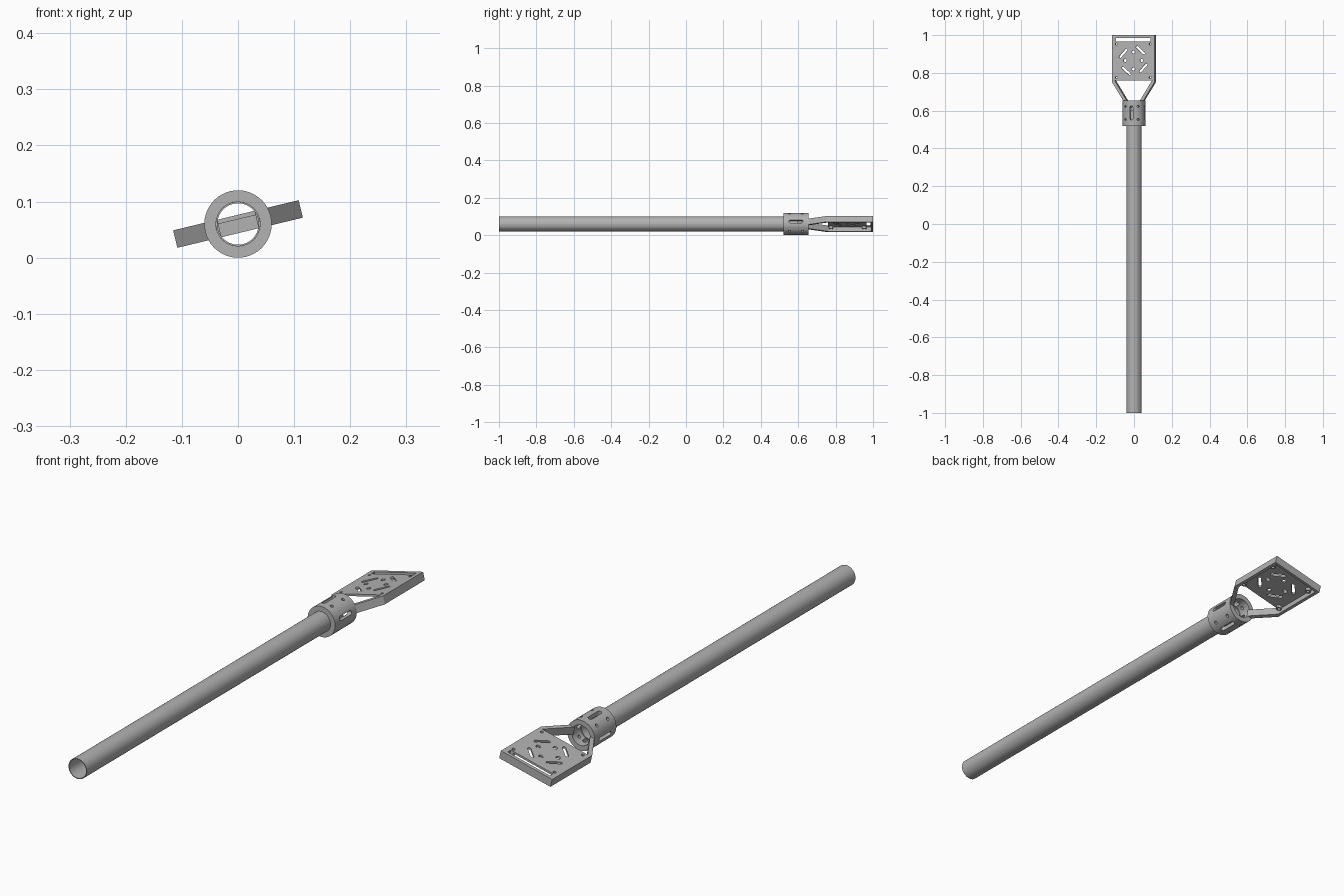
import bpy, bmesh
from math import sin, cos, pi, radians
from mathutils import Matrix

cube = bpy.data.objects.get("Cube")
if cube:
    bpy.data.objects.remove(cube, do_unlink=True)

gray = bpy.data.materials.new("plain_gray")
gray.use_nodes = True
gray.diffuse_color = (0.45, 0.45, 0.45, 1)
gray.node_tree.nodes["Principled BSDF"].inputs["Base Color"].default_value = (0.45, 0.45, 0.45, 1)

AXIS = 0.06     # height of the pole axis
HALF = 0.016    # half height of the head frame
tilt = Matrix.Translation((0, 0, AXIS)) @ Matrix.Rotation(radians(-13.5), 4, 'Y')


def turn(degrees, axis):
    return Matrix.Rotation(radians(degrees), 4, axis)


def add(name, bm, matrix=Matrix()):
    bmesh.ops.transform(bm, matrix=matrix, verts=bm.verts)
    bmesh.ops.recalc_face_normals(bm, faces=bm.faces)
    mesh = bpy.data.meshes.new(name)
    bm.to_mesh(mesh)
    bm.free()
    mesh.materials.append(gray)
    obj = bpy.data.objects.new(name, mesh)
    bpy.context.scene.collection.objects.link(obj)
    return obj


def prism(bm, points, z0, z1, matrix=Matrix()):
    """Extrude an outline from z0 to z1."""
    low = [bm.verts.new(matrix @ Matrix.Translation((x, y, z0)).translation) for x, y in points]
    high = [bm.verts.new(matrix @ Matrix.Translation((x, y, z1)).translation) for x, y in points]
    bm.faces.new(low[::-1])
    bm.faces.new(high)
    for i in range(len(points)):
        j = (i + 1) % len(points)
        bm.faces.new((low[i], low[j], high[j], high[i]))


def slot(x, y, length, width, degrees=0, steps=8):
    """Outline with round ends; a circle when length equals width."""
    a, points = radians(degrees), []
    for side in (1, -1):
        for i in range(steps):
            t = -pi / 2 + (i + 0.5) * pi / steps
            u = side * ((length - width) / 2 + cos(t) * width / 2)
            v = side * sin(t) * width / 2
            points.append((x + u * cos(a) - v * sin(a), y + u * sin(a) + v * cos(a)))
    return points


def rect(x0, x1, y0, y1):
    return [(x0, y0), (x1, y0), (x1, y1), (x0, y1)]


def tube(name, outer, inner, y0, y1, sides, matrix):
    """Hollow cylinder along y."""
    bm = bmesh.new()
    section = [(outer, y0), (outer, y1), (inner, y1), (inner, y0)]
    rings = [[bm.verts.new((r * sin(2 * pi * i / sides), y, r * cos(2 * pi * i / sides)))
              for i in range(sides)] for r, y in section]
    for k in range(4):
        a, b = rings[k], rings[(k + 1) % 4]
        for i in range(sides):
            j = (i + 1) % sides
            bm.faces.new((a[i], a[j], b[j], b[i]))
    return add(name, bm, matrix)


def cut(obj, bm, matrix):
    cutter = add("hole_cutter", bm, matrix)
    cutter.hide_render = True
    mod = obj.modifiers.new("holes", 'BOOLEAN')
    mod.operation = 'DIFFERENCE'
    mod.solver = 'EXACT'
    mod.object = cutter
    bpy.context.view_layer.objects.active = obj
    bpy.ops.object.modifier_apply(modifier=mod.name)
    bpy.data.objects.remove(cutter, do_unlink=True)


# Pole and collar
tube("pole", 0.04, 0.037, -1, 0.6, 32, Matrix.Translation((0, 0, AXIS)))
collar = tube("collar", 0.06, 0.04, 0.52, 0.655, 48, tilt)

# Four long slots around the collar, with screw holes beside the top and bottom ones
holes = bmesh.new()
for k in range(4):
    prism(holes, slot(0, 0.588, 0.075, 0.017, 90), 0.03, 0.08, turn(90 * k, 'Y'))
for base in (0, 180):
    for angle in (-36, 36):
        for y in (0.553, 0.622):
            prism(holes, slot(0, y, 0.013, 0.013), 0.03, 0.08, turn(base + angle, 'Y'))
cut(collar, holes, tilt)

# Bent arms that run on as the side walls of the head
for name, s in (("left_arm", 1), ("right_arm", -1)):
    bm = bmesh.new()
    outline = [(0.053, 0.65), (0.115, 0.75), (0.115, 1), (0.103, 1), (0.103, 0.762), (0.034, 0.65)]
    prism(bm, [(s * x, y) for x, y in outline], -HALF, HALF)
    add(name, bm, tilt)

# Back wall of the head
bm = bmesh.new()
prism(bm, rect(-0.103, 0.103, 0.988, 1), -HALF, HALF)
add("back_wall", bm, tilt)

# Mounting plate
bm = bmesh.new()
prism(bm, rect(-0.103, 0.103, 0.76, 0.988), 0.008, HALF)
plate = add("mounting_plate", bm, tilt)

holes = bmesh.new()
centre = 0.865
corners = [(x, y) for x in (-0.092, 0.092) for y in (0.776, 0.953)]
for k in range(4):
    a = radians(145 + 90 * k)
    outlines = [slot(0.067 * cos(a), centre + 0.067 * sin(a), 0.062, 0.013, 48 + 90 * k),
                slot(0.045 * cos(k * pi / 2), centre + 0.045 * sin(k * pi / 2), 0.017, 0.017),
                slot(*corners[k], 0.012, 0.012)]
    for outline in outlines:
        prism(holes, outline, -0.01, 0.03)
prism(holes, rect(-0.095, 0.095, 0.966, 0.986), -0.01, 0.03)
cut(plate, holes, tilt)

# Screw bosses under the plate corners
for x, y in corners:
    tube("screw_boss", 0.011, 0.006, -0.004, 0.008, 16,
         tilt @ Matrix.Translation((x, y, 0)) @ turn(90, 'X'))
